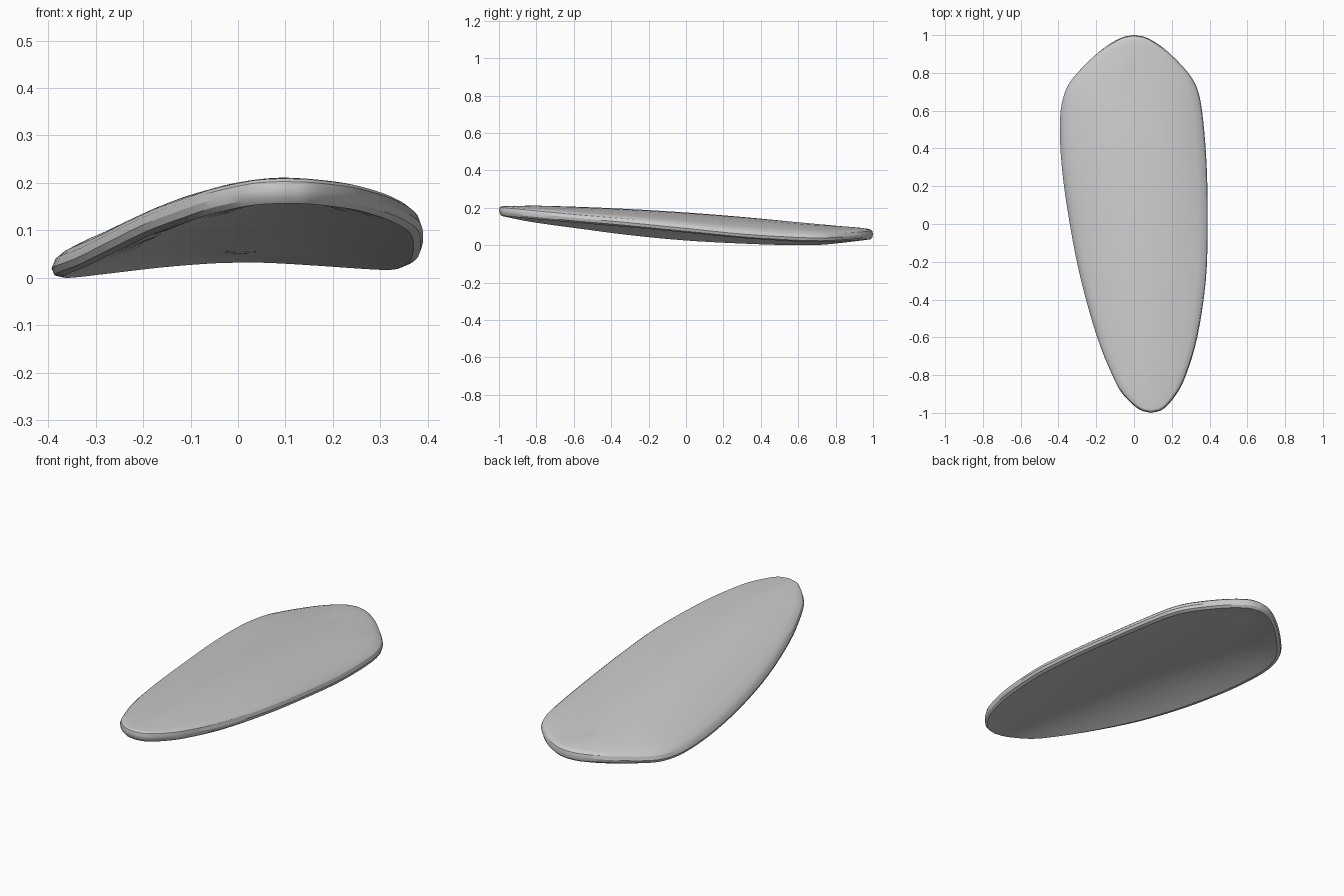
import bpy
import bmesh
from mathutils import Vector

STEPS = 4
cube = bpy.data.objects.get("Cube")
if cube:
    bpy.data.objects.remove(cube)

# Rim stations from the narrow front tip to the broad back: y, left x, left z, right x, right z
# Here "low" is the -x side and "high" is the +x side.
stations = [
    (-1, .09, .192, .09, .192),
    (-.98, .025, .187, .155, .19),
    (-.9, -.06, .168, .225, .182),
    (-.8, -.115, .149, .275, .172),
    (-.6, -.195, .119, .335, .152),
    (-.3, -.28, .077, .38, .125),
    (0, -.34, .047, .39, .095),
    (.3, -.382, .031, .385, .065),
    (.55, -.392, .024, .366, .049),
    (.7, -.365, .026, .34, .044),
    (.8, -.3, .035, .287, .047),
    (.92, -.175, .052, .17, .057),
    (.985, -.07, .062, .07, .064),
    (1, 0, .065, 0, .065),
]


def spline(points):
    """Catmull-Rom curve through the points."""
    pts = [2 * points[0] - points[1]] + points + [2 * points[-1] - points[-2]]
    curve = []
    for a, b, c, d in zip(pts, pts[1:], pts[2:], pts[3:]):
        for k in range(STEPS):
            t = k / STEPS
            curve.append(b + ((c - a) + ((2 * a - 5 * b + 4 * c - d)
                         + (3 * b - a - 3 * c + d) * t) * t) * t / 2)
    return curve + [points[-1]]


low = spline([Vector((xl, y, zl)) for y, xl, zl, xr, zr in stations])
high = spline([Vector((xr, y, zr)) for y, xl, zl, xr, zr in stations])


def spine(y):
    """Crown line running along the middle of the shell."""
    y *= .78
    return Vector((.05 - .06 * y, y, .157 - .07 * y - .03 * y * y))


# Cross-section from underside centre, round the rim, to top centre: reach, thickness offset
section = [(0, -.026), (.25, -.026), (.5, -.026), (.72, -.026), (.86, -.027), (.94, -.027),
           (.985, -.014), (1, .003), (.98, .019), (.94, .025), (.86, .026),
           (.72, .026), (.5, .026), (.25, .026), (0, .026)]

mesh = bpy.data.meshes.new("curved_shell")
bm = bmesh.new()
for side in (low, high):
    rows = []
    for edge in side:
        mid = spine(edge.y)
        row = []
        for reach, offset in section:
            p = mid.lerp(edge, reach)
            p.z = mid.z + (edge.z - mid.z) * reach ** 2.1 + offset
            row.append(bm.verts.new(p))
        rows.append(row)
    for r0, r1 in zip(rows, rows[1:]):
        for j in range(len(section) - 1):
            bm.faces.new((r0[j], r0[j + 1], r1[j + 1], r1[j]))

# Join both halves and stand the shell on the ground
bmesh.ops.remove_doubles(bm, verts=bm.verts, dist=.0005)
bmesh.ops.recalc_face_normals(bm, faces=bm.faces)
floor = min(v.co.z for v in bm.verts)
bmesh.ops.translate(bm, verts=bm.verts, vec=(0, 0, -floor))
bm.to_mesh(mesh)
bm.free()

# Plain grey finish
grey = bpy.data.materials.new("light_grey")
grey.use_nodes = True
colour = (.6, .6, .6, 1)
grey.diffuse_color = colour
grey.node_tree.nodes["Principled BSDF"].inputs["Base Color"].default_value = colour
mesh.materials.append(grey)

shell = bpy.data.objects.new("curved_shell", mesh)
bpy.context.collection.objects.link(shell)
bpy.context.view_layer.objects.active = shell
shell.select_set(True)
bpy.ops.object.shade_smooth_by_angle(angle=.5)
